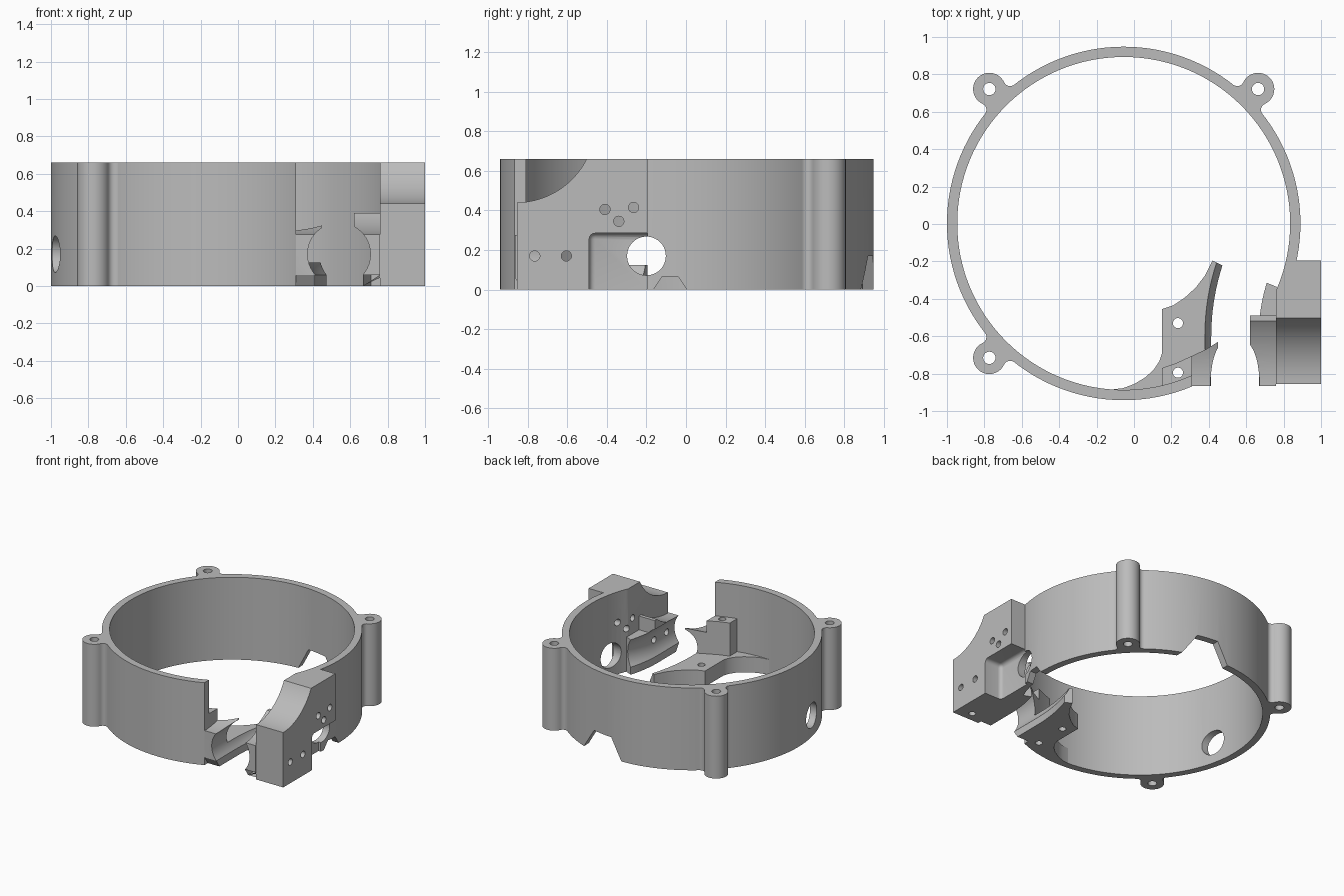
import bpy, bmesh, math
from mathutils import Vector

cube = bpy.data.objects.get("Cube")
if cube:
    bpy.data.objects.remove(cube, do_unlink=True)

grey = bpy.data.materials.new("plain grey")
grey.use_nodes = True
grey.diffuse_color = (0.5, 0.5, 0.5, 1)
grey.node_tree.nodes["Principled BSDF"].inputs["Base Color"].default_value = (0.5, 0.5, 0.5, 1)

H = 0.66
CX, CY = -0.055, 0.003
R_OUT, R_IN = 0.945, 0.89


def loft(name, rings):
    """Solid through a row of matching closed cross-sections."""
    bm = bmesh.new()
    rows = [[bm.verts.new(p) for p in ring] for ring in rings]
    n = len(rows[0])
    for a, b in zip(rows, rows[1:]):
        for i in range(n):
            j = (i + 1) % n
            bm.faces.new((a[i], a[j], b[j], b[i]))
    bm.faces.new(rows[0])
    bm.faces.new(rows[-1])
    bmesh.ops.recalc_face_normals(bm, faces=bm.faces)
    mesh = bpy.data.meshes.new(name)
    bm.to_mesh(mesh)
    bm.free()
    mesh.materials.append(grey)
    ob = bpy.data.objects.new(name, mesh)
    bpy.context.collection.objects.link(ob)
    return ob


def prism(name, pts, axis, lo, hi):
    """Extrude a 2D outline along an axis."""
    place = {"x": lambda p, h: (h, p[0], p[1]),
             "y": lambda p, h: (p[0], h, p[1]),
             "z": lambda p, h: (p[0], p[1], h)}[axis]
    return loft(name, [[place(p, h) for p in pts] for h in (lo, hi)])


def arc(cx, cy, r, a0, a1, n):
    return [(cx + r * math.cos(a0 + (a1 - a0) * i / n),
             cy + r * math.sin(a0 + (a1 - a0) * i / n)) for i in range(n + 1)]


def circle(cx, cy, r, n=32):
    return arc(cx, cy, r, 0, math.tau, n)[:-1]


def rect(x0, x1, y0, y1):
    return [(x0, y0), (x1, y0), (x1, y1), (x0, y1)]


def combine(target, other, op="DIFFERENCE"):
    mod = target.modifiers.new("bool", "BOOLEAN")
    mod.operation, mod.solver, mod.object = op, "EXACT", other
    with bpy.context.temp_override(object=target, active_object=target,
                                   selected_objects=[target]):
        bpy.ops.object.modifier_apply(modifier=mod.name)
    bpy.data.objects.remove(other, do_unlink=True)


def drill(target, pts, axis, lo, hi):
    combine(target, prism("cutter", pts, axis, lo, hi))


# Ring housing with three screw lugs
ring = prism("ring_housing", circle(CX, CY, R_OUT, 128), "z", 0, H)


def lug_neck(angle):
    # fillets blending a lug into the ring, mirrored about the lug axis
    lug, fillet = Vector((1.016, 0)), Vector((0.9733, 0.1145))
    to_lug, to_ring = lug - fillet, -fillet
    a0 = math.atan2(to_lug.y, to_lug.x)
    a1 = math.atan2(to_ring.y, to_ring.x)
    side = arc(fillet.x, fillet.y, 0.035, a0, a1, 8)
    outline = side + [(0.91, 0)] + [(u, -v) for u, v in reversed(side)]
    c, s = math.cos(angle), math.sin(angle)
    return [(CX + u * c - v * s, CY + u * s + v * c) for u, v in outline]


lug_angles = [math.radians(a) for a in (45, 135, 225)]
lug_centres = [(CX + 1.016 * math.cos(a), CY + 1.016 * math.sin(a)) for a in lug_angles]
for a, (x, y) in zip(lug_angles, lug_centres):
    combine(ring, prism("lug", circle(x, y, 0.087), "z", 0, H), "UNION")
    combine(ring, prism("neck", lug_neck(a), "z", 0, H), "UNION")
for x, y in lug_centres:
    drill(ring, circle(x, y, 0.033, 24), "z", -0.1, 0.8)
drill(ring, circle(CX, CY, R_IN, 128), "z", -0.1, 0.8)

# Front opening, cross hole and the two bottom notches
drill(ring, rect(0.31, 1.2, -1.1, -0.195), "z", -0.1, 0.8)
drill(ring, circle(-0.2, 0.17, 0.098, 40), "x", -1.2, 1.2)
drill(ring, [(-0.15, -0.1), (-0.09, 0), (0.0, 0.17), (0.17, 0.17), (0.285, 0), (0.34, -0.1)],
      "y", 0.7, 1.2)
drill(ring, [(-0.165, -0.05), (-0.165, 0), (-0.12, 0.065), (-0.04, 0.065), (0.005, 0), (0.005, -0.05)],
      "x", 0.7, 1.2)


def channel():
    # keyhole section: round bore with a straight slot below, curving sideways
    a0 = math.asin(-0.11 / 0.168)
    section = arc(0, 0.17, 0.168, a0, math.pi - a0, 36) + [(-0.127, -0.1), (0.127, -0.1)]
    stations = [(0.54, -1.1, 0)]
    for i in range(13):
        t = 0.48 * i / 12
        stations.append((0.54 + 1.1 * (1 - math.cos(t)), -0.6 + 1.1 * math.sin(t), t))
    return loft("channel", [[(x + o * math.cos(t), y - o * math.sin(t), z) for o, z in section]
                            for x, y, t in stations])


def scoop(target, x0, x1):
    drill(target, circle(-0.86, 0.84, 0.565, 128), "x", x0, x1)


def front_chamfer(target, x0, x1):
    drill(target, [(-0.9, -0.1), (-0.9, 0.06), (-0.865, 0.06), (-0.825, 0), (-0.825, -0.1)],
          "x", x0, x1)


# Outer mounting block with a scooped upper front
a_end = -math.acos(math.sqrt(0.16 - 0.0324) / 0.4)
profile = [(-0.855, 0)] + arc(-0.86, 0.84, 0.4, -math.pi / 2 + 0.0125, a_end, 24)
profile += [(-0.195, H), (-0.195, 0)]
block = prism("mounting_block", profile, "x", 0.76, 1.0)
drill(block, circle(CX, CY, R_IN, 128), "z", -0.1, 0.8)

# Inner cheek of the block, beside the channel
cheek = prism("cheek", rect(0.62, 0.77, -0.865, -0.49), "z", 0, 0.39)
scoop(cheek, 0.5, 0.9)
drill(cheek, rect(0.76, 0.9, -0.95, -0.855), "z", -0.1, 0.8)
tail = prism("tail", [(0.6, -0.5), (0.77, -0.5), (0.765, -0.337), (0.70, -0.31), (0.6, -0.27)],
             "z", 0, 0.28)
combine(cheek, tail, "UNION")
front_chamfer(cheek, 0.5, 0.76)
combine(cheek, channel())
combine(block, cheek, "UNION")

# Rounded side pocket
pocket = prism("pocket", rect(-0.49, -0.1, -0.2, 0.285), "x", 0.85, 1.2)
bevel = pocket.modifiers.new("bevel", "BEVEL")
bevel.width, bevel.segments = 0.03, 4
combine(block, pocket)

# Block holes
drill(block, circle(-0.2, 0.17, 0.098, 40), "x", 0.5, 1.2)
for y, z in [(-0.765, 0.17), (-0.605, 0.17), (-0.41, 0.405), (-0.265, 0.415), (-0.34, 0.345)]:
    drill(block, circle(y, z, 0.026, 20), "x", 0.6, 1.2)
drill(block, circle(0.88, -0.78, 0.026, 20), "z", -0.1, 0.12)

# Inner bracket: web plate, raised pad and scooped finger
web = [(-0.13, -0.886), (-0.06, -0.878), (0.0, -0.856), (0.06, -0.82), (0.105, -0.78),
       (0.135, -0.735), (0.15, -0.69), (0.15, -0.455), (0.21, -0.435), (0.27, -0.395),
       (0.33, -0.34), (0.38, -0.275), (0.42, -0.195), (0.53, -0.25), (0.53, -0.865),
       (0.31, -0.865), (0.15, -0.9), (0.0, -0.925), (-0.13, -0.925)]
bracket = prism("inner_bracket", web, "z", 0, 0.125)
pad = prism("pad", [(0.15, -0.77), (0.23, -0.742), (0.31, -0.705), (0.31, -0.85), (0.15, -0.89)],
            "z", 0, 0.39)
finger = prism("finger", [(0.3, -0.71), (0.385, -0.67), (0.45, -0.63), (0.45, -0.865), (0.3, -0.865)],
               "z", 0, 0.35)
scoop(finger, 0.2, 0.6)
combine(bracket, pad, "UNION")
combine(bracket, finger, "UNION")
front_chamfer(bracket, 0.31, 0.6)
combine(bracket, channel())
for y in (-0.795, -0.53):
    drill(bracket, circle(0.235, y, 0.027, 24), "z", -0.1, 0.8)

# Smooth round walls, sharp edges kept
for ob in (ring, block, bracket):
    bpy.ops.object.select_all(action="DESELECT")
    ob.select_set(True)
    bpy.context.view_layer.objects.active = ob
    bpy.ops.object.shade_smooth_by_angle(angle=math.radians(30))
